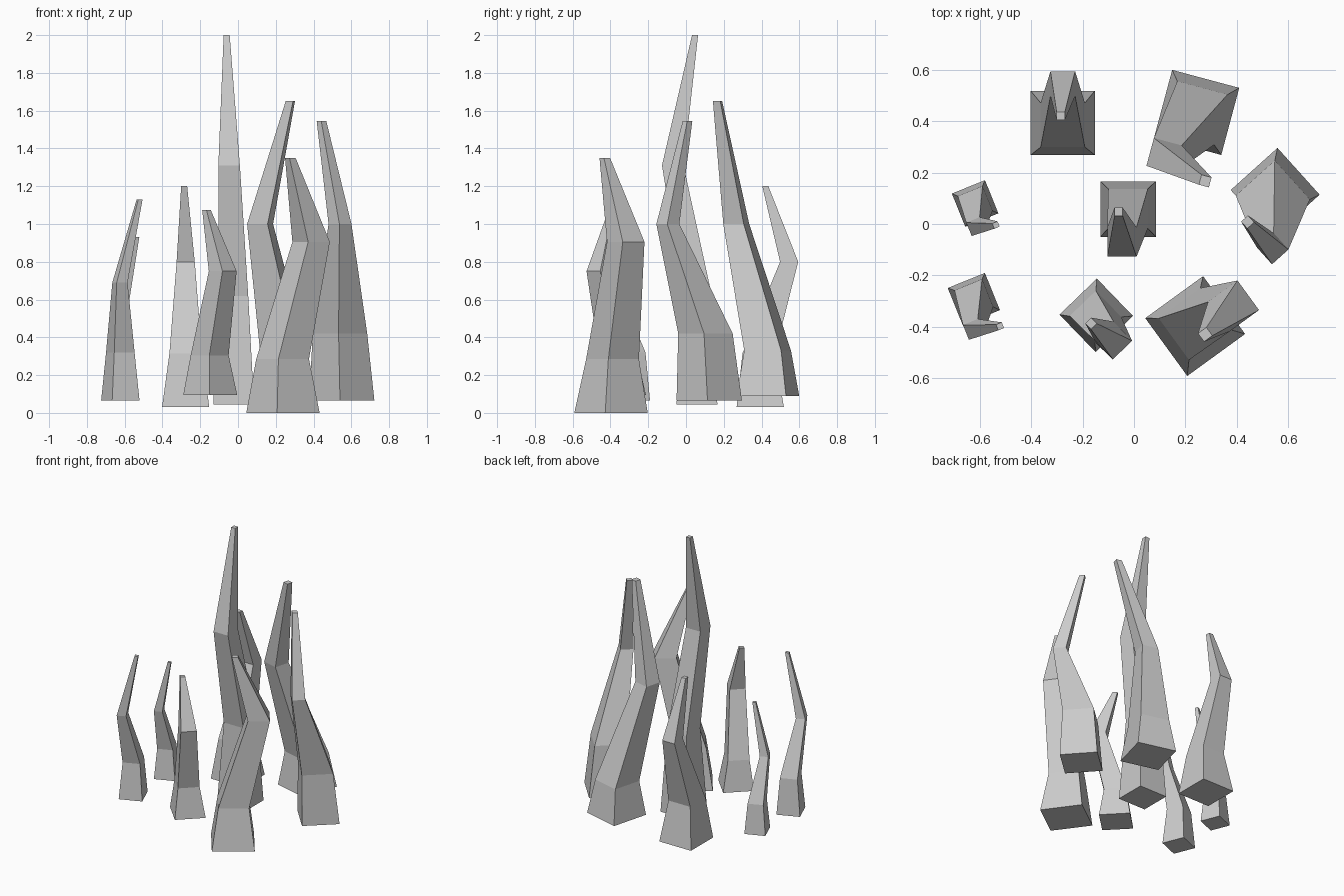
import bpy, bmesh
from math import cos, sin, radians


def spike(name, turn, *rings):
    """Bent four-sided spike; each ring is (x, y, z, half_width), bottom to tip."""
    c, s = cos(radians(turn)), sin(radians(turn))
    bm = bmesh.new()
    loops = []
    for x, y, z, h in rings:
        loops.append([bm.verts.new((x + h * (i * c - j * s), y + h * (i * s + j * c), z))
                      for i, j in ((-1, -1), (1, -1), (1, 1), (-1, 1))])
    bm.faces.new(loops[0][::-1])
    bm.faces.new(loops[-1])
    for a, b in zip(loops, loops[1:]):
        for k in range(4):
            n = (k + 1) % 4
            bm.faces.new((a[k], a[n], b[n], b[k]))
    bmesh.ops.recalc_face_normals(bm, faces=bm.faces)
    mesh = bpy.data.meshes.new(name)
    bm.to_mesh(mesh)
    bm.free()
    bpy.context.collection.objects.link(bpy.data.objects.new(name, mesh))


# Tall centre spike and the straight one behind it
spike("centre_spike", 0, (-.023, .058, .045, .108), (-.023, .06, .62, .077),
      (-.047, -.07, 1.31, .057), (-.06, .048, 2.0, .016))
spike("back_left_spike", 0, (-.277, .393, .03, .125), (-.277, .385, .315, .086),
      (-.277, .546, .80, .048), (-.285, .42, 1.20, .016))

# Thick spikes on the right side
spike("back_right_spike", -15, (.244, .434, .09, .135), (.24, .432, .33, .101),
      (.117, .266, 1.0, .056), (.277, .167, 1.65, .02))
spike("right_spike", -48, (.549, .123, .065, .1225), (.54, .103, .42, .102),
      (.54, -.096, 1.0, .043), (.442, .008, 1.545, .018))
spike("front_right_spike", 36, (.238, -.397, 0, .139), (.236, -.389, .285, .1),
      (.387, -.319, .905, .071), (.277, -.43, 1.35, .02))

# Small spikes at the front and left
spike("front_spike", 44, (-.147, -.355, .095, .101), (-.15, -.36, .305, .071),
      (-.081, -.453, .75, .052), (-.167, -.387, 1.075, .016))
spike("left_front_spike", 22, (-.623, -.292, .065, .078), (-.623, -.29, .32, .058),
      (-.625, -.41, .69, .031), (-.521, -.398, 1.13, .012))
spike("left_back_spike", 22, (-.618, .08, .065, .0695), (-.618, .08, .275, .052),
      (-.616, -.01, .57, .028), (-.537, -.004, .93, .011))
